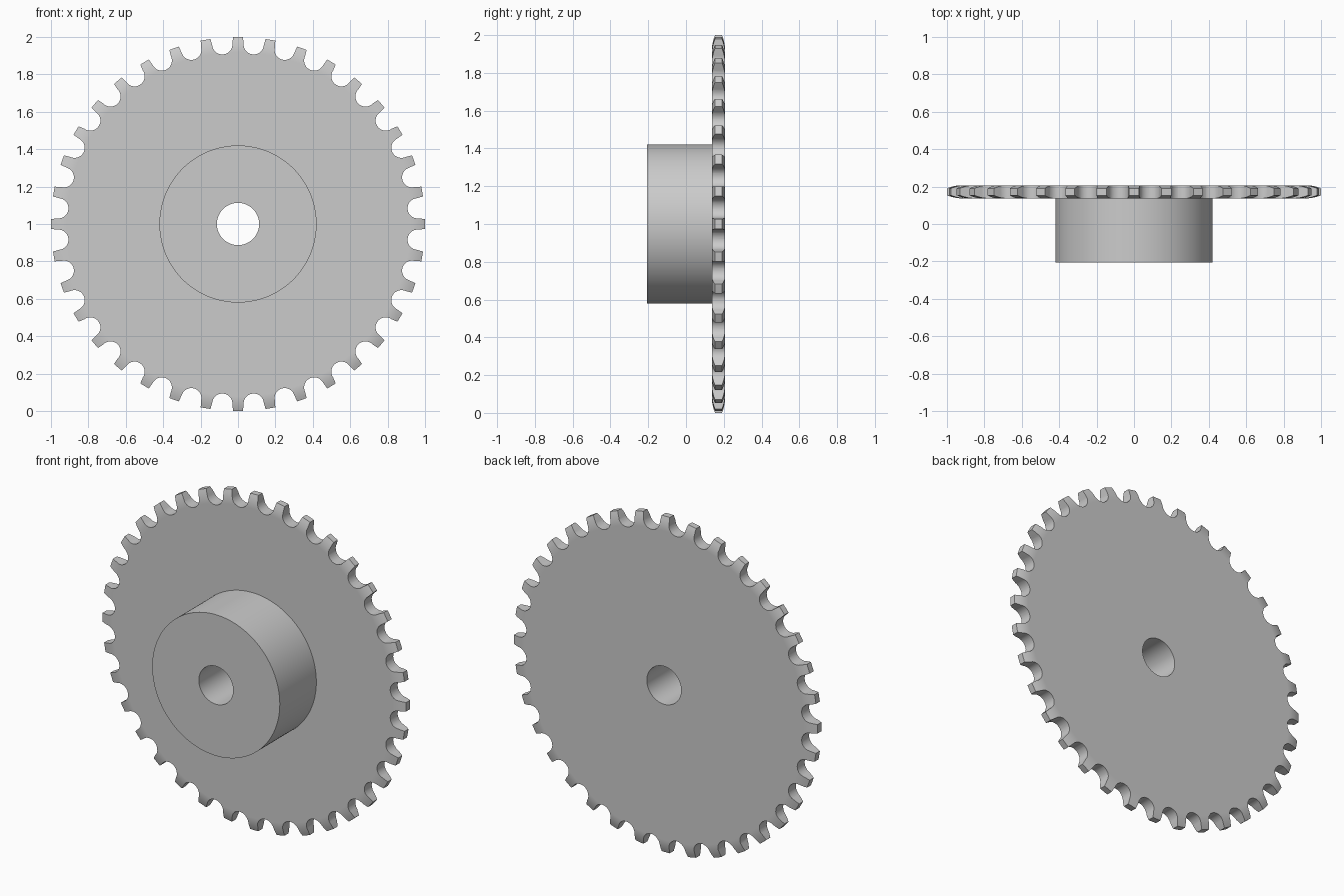
import bpy
import bmesh
from math import sin, cos, pi, radians

if "Cube" in bpy.data.objects:
    bpy.data.objects.remove(bpy.data.objects["Cube"])

TEETH = 36
SEGMENTS = 180
TIP, BORE, HUB = 1.0, 0.113, 0.42
FRONT, PLATE, BACK = -0.207, 0.137, 0.207


def make_object(name, bm):
    bmesh.ops.recalc_face_normals(bm, faces=bm.faces)
    mesh = bpy.data.meshes.new(name)
    bm.to_mesh(mesh)
    bm.free()
    obj = bpy.data.objects.new(name, mesh)
    bpy.context.collection.objects.link(obj)
    return obj


def bridge(bm, a, b):
    """Join two closed rings of vertices with quads."""
    n = len(a)
    for i in range(n):
        j = (i + 1) % n
        bm.faces.new((a[i], a[j], b[j], b[i]))


def lathe(name, profile):
    """Turn a closed (radius, y) profile about the shaft axis."""
    bm = bmesh.new()
    rings = []
    for r, y in profile:
        angles = [2 * pi * (i + 0.5) / SEGMENTS for i in range(SEGMENTS)]
        rings.append([bm.verts.new((r * sin(a), y, 1 + r * cos(a))) for a in angles])
    for k, ring in enumerate(rings):
        bridge(bm, ring, rings[(k + 1) % len(rings)])
    return make_object(name, bm)


# Turned body: bore, hub and plate with a rounded rim
rim = [(0.92 + 0.08 * i / 5, 0.0165 * (i / 5) ** 2) for i in range(6)]
profile = [(BORE, FRONT), (HUB, FRONT), (HUB, PLATE)]
profile += [(r, PLATE + d) for r, d in rim]
profile += [(r, BACK - d) for r, d in reversed(rim)]
profile += [(BORE, BACK)]
sprocket = lathe("sprocket_body", profile)

# Roller seats between the teeth: round bottom, slightly flared mouth
seat = [(0.054 * cos(a), 0.964 + 0.054 * sin(a))
        for a in [pi + pi * i / 14 for i in range(15)]]
seat += [(0.067, 1.03), (-0.067, 1.03)]
bm = bmesh.new()
for k in range(TEETH):
    a = radians(360 / TEETH * (k + 0.5))
    ends = []
    for y in (PLATE - 0.05, BACK + 0.05):
        ends.append([bm.verts.new((r * sin(a) + t * cos(a), y,
                                   1 + r * cos(a) - t * sin(a))) for t, r in seat])
        bm.faces.new(ends[-1])
    bridge(bm, *ends)
cutter = make_object("seat_cutter", bm)
cutter.hide_render = True

# Cut the teeth
cut = sprocket.modifiers.new("teeth", "BOOLEAN")
cut.operation = "DIFFERENCE"
cut.solver = "EXACT"
cut.object = cutter
bpy.ops.object.select_all(action="DESELECT")
sprocket.select_set(True)
bpy.context.view_layer.objects.active = sprocket
bpy.ops.object.modifier_apply(modifier=cut.name)
bpy.data.objects.remove(cutter)

# Steel finish
steel = bpy.data.materials.new("grey_steel")
steel.use_nodes = True
colour = (0.6, 0.6, 0.6, 1)
steel.diffuse_color = colour
steel.node_tree.nodes["Principled BSDF"].inputs["Base Color"].default_value = colour
sprocket.data.materials.clear()
sprocket.data.materials.append(steel)

# Smooth turned surfaces, crisp edges, flat faces kept flat
bpy.ops.object.shade_smooth_by_angle(angle=radians(30))
normals = sprocket.modifiers.new("flat_faces", "WEIGHTED_NORMAL")
normals.keep_sharp = True
